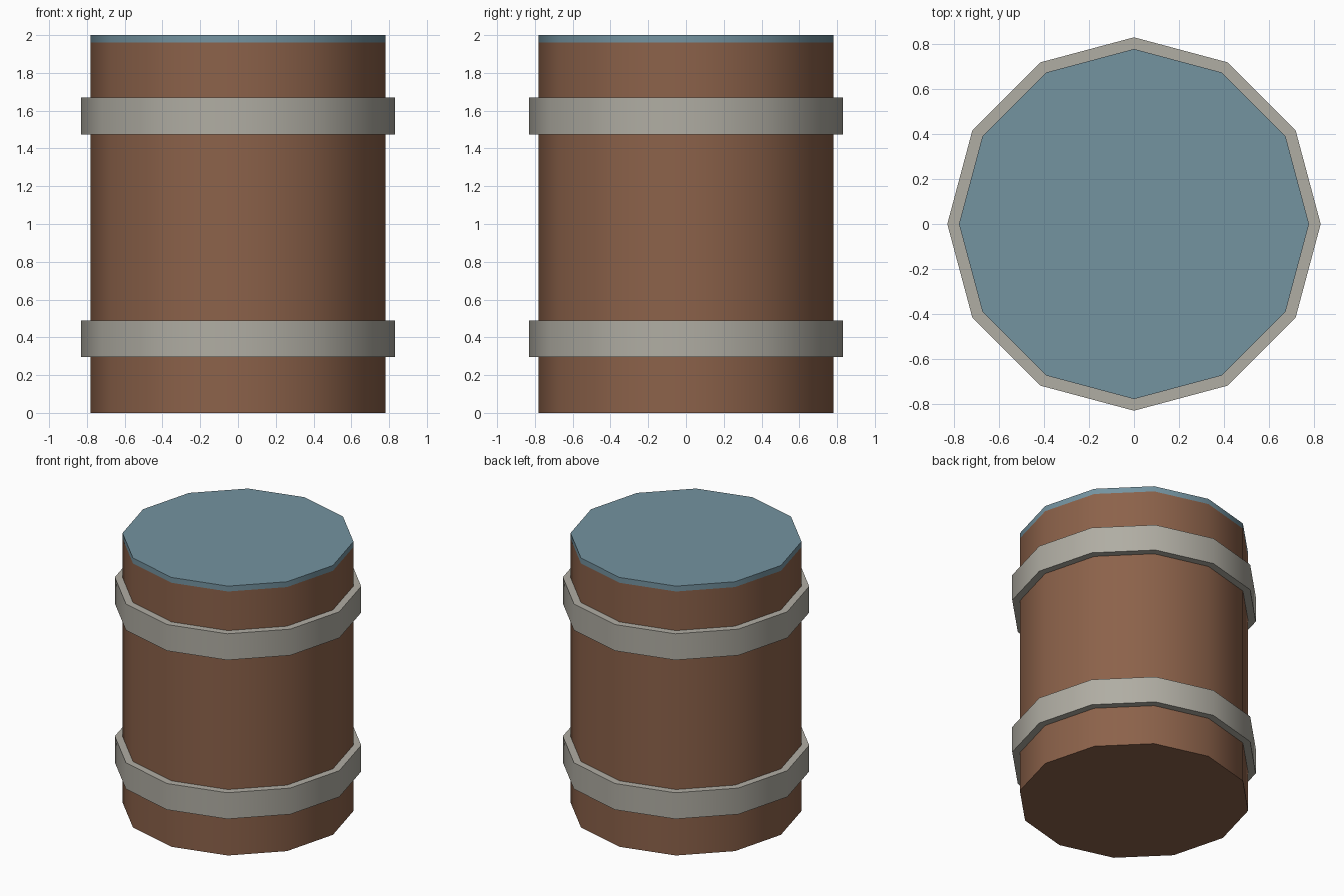
import bpy
import math

SIDES = 12

cube = bpy.data.objects.get("Cube")
if cube:
    bpy.data.objects.remove(cube, do_unlink=True)


def material(name, rgb):
    # sRGB bytes to linear colour
    linear = [((c / 255 + 0.055) / 1.055) ** 2.4 for c in rgb]
    mat = bpy.data.materials.new(name)
    mat.use_nodes = True
    mat.diffuse_color = (*linear, 1)
    shader = mat.node_tree.nodes["Principled BSDF"]
    shader.inputs["Base Color"].default_value = (*linear, 1)
    shader.inputs["Roughness"].default_value = 0.8
    return mat


def drum(name, radius, bottom, top, mat):
    # Twelve-sided drum with corners on the x and y axes
    bpy.ops.mesh.primitive_cylinder_add(
        vertices=SIDES, radius=radius, depth=top - bottom,
        location=(0, 0, (bottom + top) / 2))
    obj = bpy.context.object
    obj.name = name
    obj.data.materials.append(mat)
    bpy.ops.object.shade_smooth_by_angle(angle=math.radians(40))
    return obj


wood = material("brown wood", (140, 98, 74))
metal = material("grey metal", (176, 173, 163))
blue = material("slate blue", (116, 147, 160))

# Wooden body and its flush lid
drum("barrel_body", 0.78, 0, 1.96, wood)
drum("barrel_lid", 0.78, 1.96, 2, blue)

# Metal hoops
for name, bottom in (("lower_hoop", 0.295), ("upper_hoop", 1.475)):
    drum(name, 0.832, bottom, bottom + 0.195, metal)
